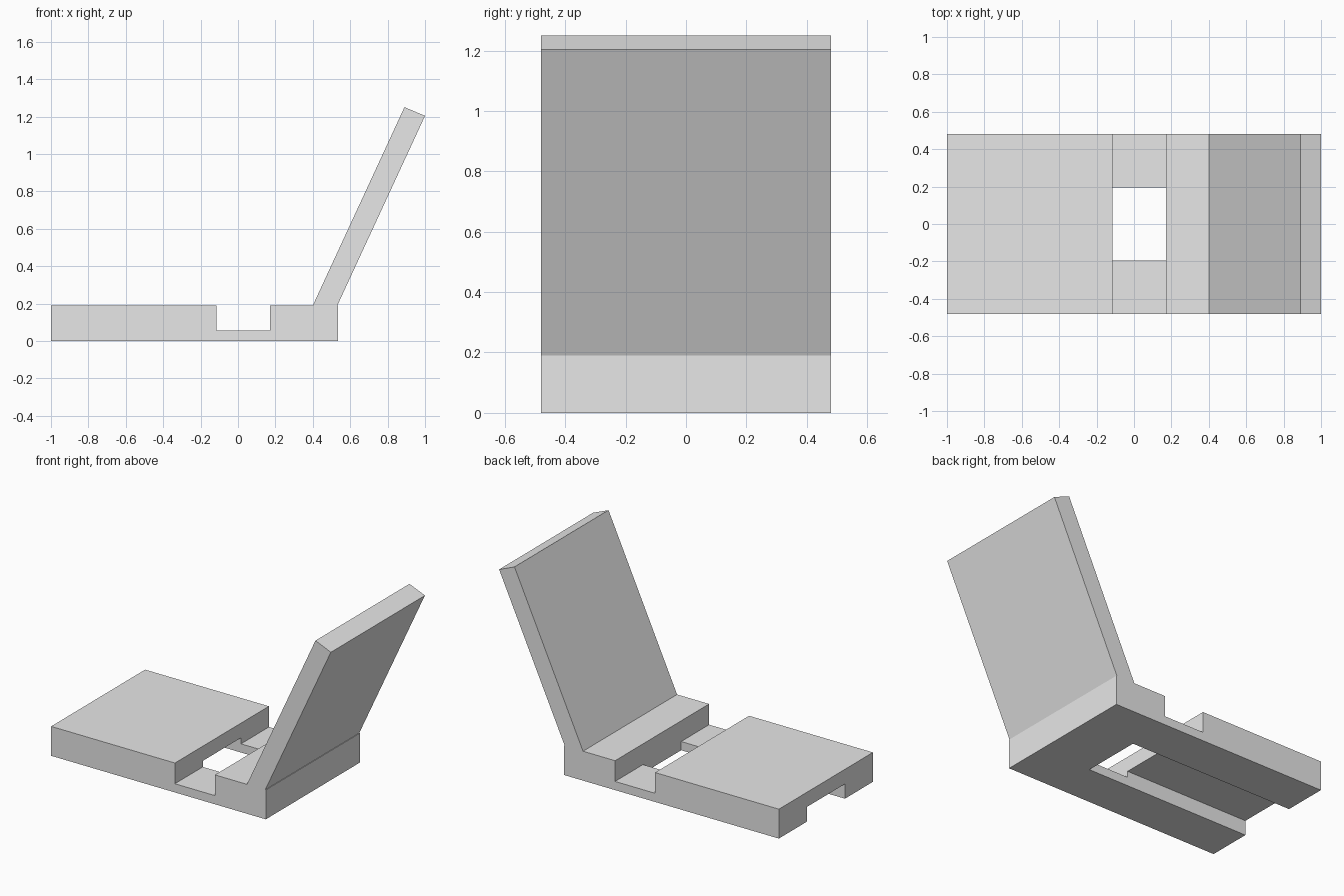
import bpy
import bmesh

cube = bpy.data.objects.get("Cube")
if cube:
    bpy.data.objects.remove(cube, do_unlink=True)

WIDTH = 0.96        # full depth along y
SLOT = 0.39         # width of the channel along y
TOP = 0.19          # height of the base
NOTCH_L, NOTCH_R = -0.115, 0.171

grey = bpy.data.materials.new("plain_grey")
grey.use_nodes = True
colour = (0.8, 0.8, 0.8, 1)
grey.diffuse_color = colour
grey.node_tree.nodes["Principled BSDF"].inputs["Base Color"].default_value = colour


def extrude_profile(name, points, width):
    """Extrude an x-z outline symmetrically along y."""
    bm = bmesh.new()
    face = bm.faces.new([bm.verts.new((x, -width / 2, z)) for x, z in points])
    new = bmesh.ops.extrude_face_region(bm, geom=[face])["geom"]
    verts = [v for v in new if isinstance(v, bmesh.types.BMVert)]
    bmesh.ops.translate(bm, vec=(0, width, 0), verts=verts)
    bmesh.ops.recalc_face_normals(bm, faces=bm.faces)
    mesh = bpy.data.meshes.new(name)
    bm.to_mesh(mesh)
    bm.free()
    mesh.materials.append(grey)
    obj = bpy.data.objects.new(name, mesh)
    bpy.context.collection.objects.link(obj)
    return obj


# Base with a notch across its top
base = extrude_profile("base", [
    (-1, 0), (0.535, 0), (0.535, TOP), (NOTCH_R, TOP), (NOTCH_R, 0.056),
    (NOTCH_L, 0.056), (NOTCH_L, TOP), (-1, TOP)], WIDTH)

# Channel along the underside, open at the left end and into the notch
cutter = extrude_profile("channel_cutter", [
    (-1.1, -0.1), (NOTCH_R, -0.1), (NOTCH_R, 0.095), (-1.1, 0.095)], SLOT)
cutter.hide_render = True
cut = base.modifiers.new("channel", 'BOOLEAN')
cut.operation = 'DIFFERENCE'
cut.solver = 'EXACT'
cut.object = cutter
bpy.context.view_layer.objects.active = base
bpy.ops.object.modifier_apply(modifier=cut.name)
bpy.data.objects.remove(cutter, do_unlink=True)

# Leaning back panel, its foot sunk a little into the base
lean = 0.49 / 1.06
sink = 0.04
extrude_profile("back_panel", [
    (0.40 - sink * lean, TOP - sink), (0.531 - sink * lean, TOP - sink),
    (1, 1.204), (0.89, 1.25)], WIDTH)
